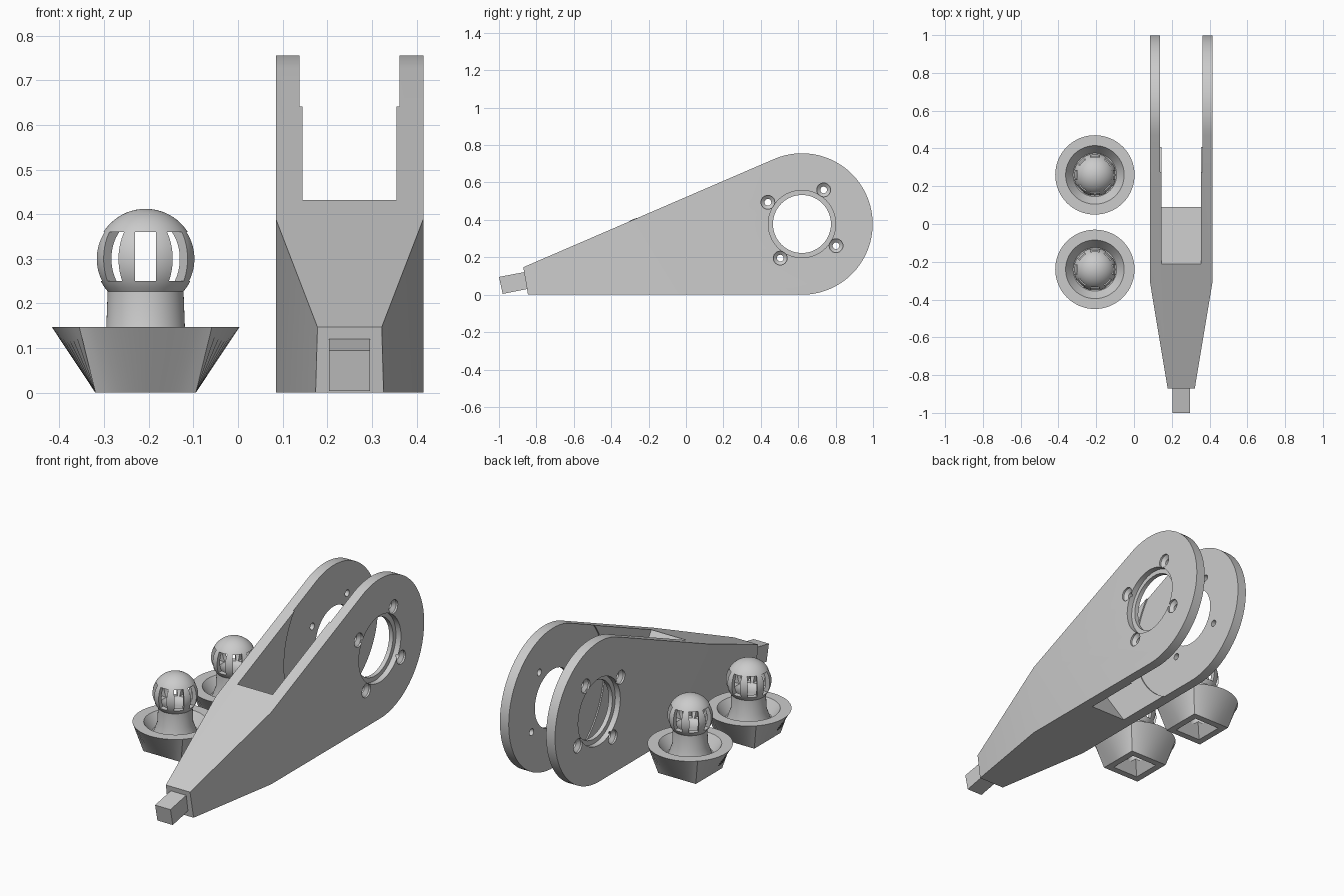
import bpy, bmesh, math
from mathutils import Matrix, Vector

if "Cube" in bpy.data.objects:
    bpy.data.objects.remove(bpy.data.objects["Cube"])

grey = bpy.data.materials.new("plain grey")
grey.diffuse_color = (0.6, 0.6, 0.6, 1)
grey.use_nodes = True
grey.node_tree.nodes["Principled BSDF"].inputs["Base Color"].default_value = grey.diffuse_color
CX = 0.25                 # bracket centre plane
HY, HZ, R = 0.62, 0.378, 0.378   # bearing hole centre and head radius


def to_object(name, bm):
    bmesh.ops.recalc_face_normals(bm, faces=bm.faces[:])
    me = bpy.data.meshes.new(name)
    bm.to_mesh(me)
    bm.free()
    me.materials.append(grey)
    ob = bpy.data.objects.new(name, me)
    bpy.context.collection.objects.link(ob)
    return ob


def loft(name, rings):
    """Closed solid through equal-length rings of points."""
    bm = bmesh.new()
    vs = [[bm.verts.new(p) for p in r] for r in rings]
    n = len(vs[0])
    for a, b in zip(vs, vs[1:]):
        for i in range(n):
            bm.faces.new((a[i], a[(i + 1) % n], b[(i + 1) % n], b[i]))
    bm.faces.new(vs[0])
    bm.faces.new(vs[-1])
    return to_object(name, bm)


def prism(name, pts, x0, x1):
    return loft(name, [[(x, y, z) for y, z in pts] for x in (x0, x1)])


def circle(y, z, r, n=64):
    return [(y + r * math.cos(2 * math.pi * i / n),
             z + r * math.sin(2 * math.pi * i / n)) for i in range(n)]


def disc_loft(name, y, z, stations, n=64):
    """Round solid along x from (x, radius) stations."""
    return loft(name, [[(x, a, b) for a, b in circle(y, z, r, n)] for x, r in stations])


def boolean(ob, cutter, op='DIFFERENCE'):
    m = ob.modifiers.new("cut", 'BOOLEAN')
    m.operation, m.solver, m.object = op, 'EXACT', cutter
    bpy.context.view_layer.objects.active = ob
    bpy.ops.object.modifier_apply(modifier=m.name)
    bpy.data.objects.remove(cutter)


def smooth(ob):
    bpy.ops.object.select_all(action='DESELECT')
    ob.select_set(True)
    bpy.context.view_layer.objects.active = ob
    bpy.ops.object.shade_smooth_by_angle(angle=math.radians(30))


# Fork bracket: side profile with a round head
top = math.radians(113.3)
profile = [(-0.845, 0)]
for i in range(61):
    a = -math.pi / 2 + (top + math.pi / 2) * i / 60
    profile.append((HY + R * math.cos(a), HZ + R * math.sin(a)))
profile.append((-0.87, 0.147))
fork = prism("fork_bracket", profile, CX - 0.165, CX + 0.165)

# Tapered nose, both sides
bm = bmesh.new()
bm.from_mesh(fork.data)
for s in (-1, 1):
    res = bmesh.ops.bisect_plane(
        bm, geom=bm.verts[:] + bm.edges[:] + bm.faces[:], dist=1e-6,
        plane_co=Vector((CX + s * 0.165, -0.31, 0)),
        plane_no=Vector((s * 0.56, -0.093, 0)), clear_outer=True)
    bmesh.ops.holes_fill(bm, edges=[e for e in bm.edges if e.is_boundary])
bmesh.ops.recalc_face_normals(bm, faces=bm.faces[:])
bm.to_mesh(fork.data)
bm.free()

# Slot between the arms with a slanted back wall
boolean(fork, prism("slot_cutter", [(-0.28, 0.53), (0.16, -0.1), (1.2, -0.1), (1.2, 1)],
                    CX - 0.105, CX + 0.105))
# Shallow round recess on the inner faces, and the bearing hole
boolean(fork, disc_loft("recess_cutter", HY, HZ,
                        [(CX - 0.112, 0.434), (CX + 0.112, 0.434)], 96))
boolean(fork, disc_loft("bore_cutter", HY, HZ, [(0, 0.155), (0.5, 0.155)]))
for s in (-1, 1):
    boolean(fork, disc_loft("counterbore_cutter", HY, HZ,
                            [(CX + s * 0.135, 0.18), (CX + s * 0.2, 0.18)]))
    # Countersunk screw holes
    for k in range(4):
        a = math.radians(57.5 + 90 * k)
        boolean(fork, disc_loft(
            "screw_cutter", HY + 0.216 * math.cos(a), HZ + 0.216 * math.sin(a),
            [(CX + s * 0.09, 0.018), (CX + s * 0.14, 0.018),
             (CX + s * 0.155, 0.037), (CX + s * 0.18, 0.037)], 24))
smooth(fork)

# Square peg on the nose
prism("nose_peg", [(-1, 0.095), (-0.98, 0.004), (-0.84, 0.032), (-0.858, 0.122)],
      CX - 0.046, CX + 0.046)


def square_point(a, h):
    c, s = math.cos(a), math.sin(a)
    k = h / max(abs(c), abs(s))
    return c * k, s * k


def revolve(name, prof, n=64):
    """Closed solid around z from (radius, z) points."""
    return loft(name, [[(r * math.cos(2 * math.pi * i / n), r * math.sin(2 * math.pi * i / n), z)
                        for i in range(n)] for r, z in prof])


def ball(r, a0, a1, cz=0.30, n=24):
    return [(r * math.cos(a0 + (a1 - a0) * i / n), cz + r * math.sin(a0 + (a1 - a0) * i / n))
            for i in range(n + 1)]


# Ball plugs: square foot blending into a round dished rim
N = 64
angles = [2 * math.pi * i / N for i in range(N)]
for label, y in (("front", -0.24), ("rear", 0.26)):
    plug = loft(label + "_ball_plug", [
        [(*square_point(a, 0.1125), 0) for a in angles],
        [(0.21 * math.cos(a), 0.21 * math.sin(a), 0.147) for a in angles]])
    boolean(plug, revolve("dish_cutter", [(0.115, 0.09), (0.155, 0.147), (0.19, 0.197)]))
    # Neck and ball
    a0 = -math.acos(0.085 / 0.112)
    boolean(plug, revolve("neck", [(0.112, 0.07), (0.108, 0.09), (0.088, 0.147)]
                          + ball(0.112, a0, math.radians(89))), 'UNION')
    # Hollow inside, tapered square opening below
    boolean(plug, revolve("hollow_cutter", [(0.045, 0.05), (0.05, 0.21)]
                          + ball(0.088, -0.85, math.radians(89))))
    boolean(plug, loft("foot_cutter", [
        [(*square_point(a + math.pi / 4, h), z) for a in (0, math.pi / 2, math.pi, math.pi * 1.5)]
        for h, z in ((0.083, -0.01), (0.035, 0.07))]))
    # Eight slots around the ball
    for k in range(4):
        bm = bmesh.new()
        bmesh.ops.create_cube(bm, size=1, matrix=Matrix.Rotation(k * math.pi / 4, 4, 'Z')
                              @ Matrix.Translation((0, 0, 0.305))
                              @ Matrix.Diagonal((0.4, 0.047, 0.11, 1)))
        boolean(plug, to_object("slot_cutter", bm))
    plug.location = (-0.207, y, 0)
    smooth(plug)
